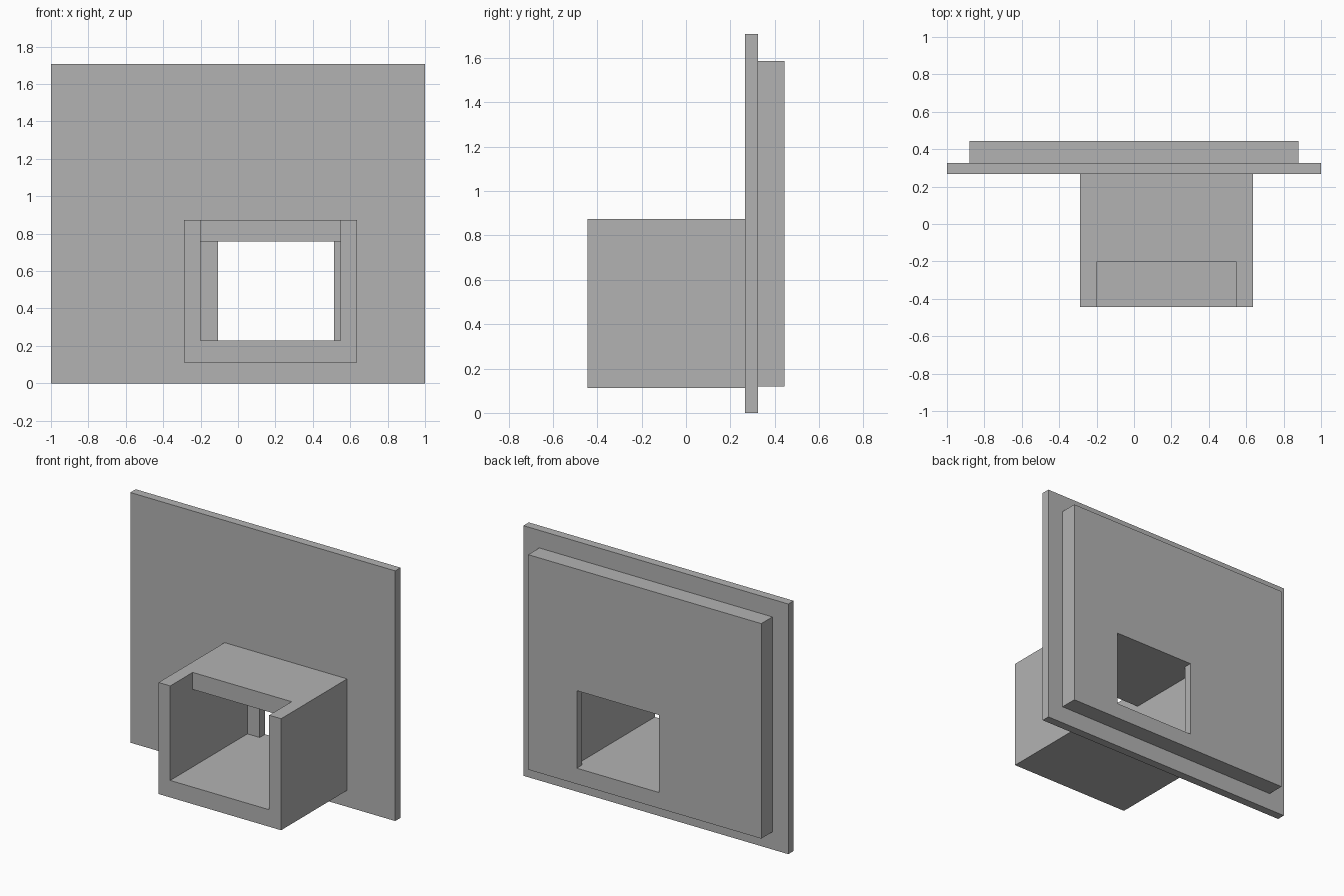
import bpy
import bmesh

if "Cube" in bpy.data.objects:
    bpy.data.objects.remove(bpy.data.objects["Cube"], do_unlink=True)

# Single plain grey
grey = bpy.data.materials.new("plain_grey")
grey.use_nodes = True
colour = (0.45, 0.45, 0.45, 1.0)
grey.diffuse_color = colour
grey.node_tree.nodes["Principled BSDF"].inputs["Base Color"].default_value = colour


def block(name, x, y, z):
    """Box spanning the given (min, max) range on each axis."""
    bm = bmesh.new()
    bmesh.ops.create_cube(bm, size=1)
    for v in bm.verts:
        v.co = [r[0] if c < 0 else r[1] for c, r in zip(v.co, (x, y, z))]
    mesh = bpy.data.meshes.new(name)
    bm.to_mesh(mesh)
    bm.free()
    mesh.materials.append(grey)
    obj = bpy.data.objects.new(name, mesh)
    bpy.context.scene.collection.objects.link(obj)
    return obj


def cut(obj, cutters):
    """Subtract the cutters and keep the finished mesh."""
    for cutter in cutters:
        mod = obj.modifiers.new(cutter.name, 'BOOLEAN')
        mod.operation = 'DIFFERENCE'
        mod.solver = 'EXACT'
        mod.object = cutter
    bpy.context.view_layer.update()
    graph = bpy.context.evaluated_depsgraph_get()
    mesh = bpy.data.meshes.new_from_object(obj.evaluated_get(graph))
    obj.modifiers.clear()
    obj.data = mesh


FRONT, BOX_BACK, PLATE_BACK, BACK = -0.445, 0.267, 0.325, 0.445
inner_x, inner_z = (-0.2, 0.547), (0.228, 0.757)

# Wall plate, rear panel and projecting box
wall_plate = block("wall_plate", (-1, 1), (BOX_BACK, PLATE_BACK), (0, 1.707))
rear_panel = block("rear_panel", (-0.88, 0.88), (PLATE_BACK, BACK), (0.12, 1.587))
box = block("projecting_box", (-0.288, 0.637), (FRONT, BOX_BACK), (0.112, 0.873))

# Cavity, narrower rear opening, and notch in the box roof
cavity = block("cavity_cutter", inner_x, (-0.6, 0.387), inner_z)
opening = block("opening_cutter", (-0.107, 0.513), (0.3, 0.6), inner_z)
notch = block("notch_cutter", inner_x, (-0.6, -0.203), (0.5, 1.0))

cut(wall_plate, [cavity])
cut(rear_panel, [cavity, opening])
cut(box, [cavity, notch])

for helper in (cavity, opening, notch):
    bpy.data.objects.remove(helper, do_unlink=True)
